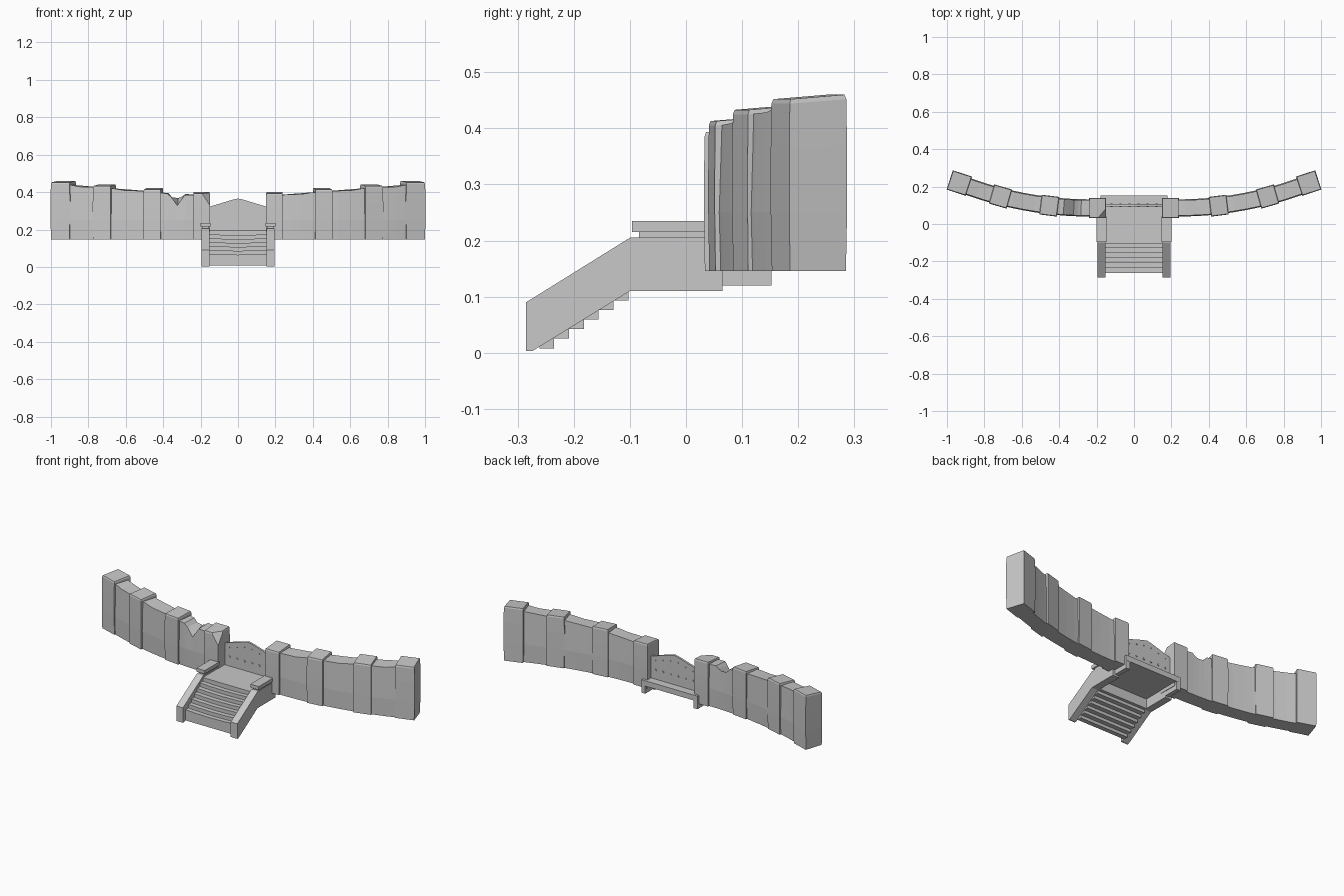
import bpy, bmesh, math
from mathutils import Vector, Matrix

old = bpy.data.objects.get("Cube")
if old:
    bpy.data.objects.remove(old, do_unlink=True)

stone = bpy.data.materials.new("grey stone")
stone.use_nodes = True
GREY = (0.58, 0.58, 0.58, 1)
stone.diffuse_color = GREY
stone.node_tree.nodes["Principled BSDF"].inputs["Base Color"].default_value = GREY


def finish(name, bm):
    bmesh.ops.recalc_face_normals(bm, faces=bm.faces)
    mesh = bpy.data.meshes.new(name)
    bm.to_mesh(mesh)
    bm.free()
    mesh.materials.append(stone)
    obj = bpy.data.objects.new(name, mesh)
    bpy.context.collection.objects.link(obj)
    return obj


def loft(name, rings):
    """Skin closed rings of equal length and cap both ends."""
    bm = bmesh.new()
    loops = [[bm.verts.new(p) for p in ring] for ring in rings]
    n = len(loops[0])
    for a, b in zip(loops, loops[1:]):
        for i in range(n):
            j = (i + 1) % n
            bm.faces.new((a[i], a[j], b[j], b[i]))
    bm.faces.new(loops[0])
    bm.faces.new(loops[-1])
    return finish(name, bm)


def box(name, x0, x1, y0, y1, z0, z1):
    ring = [(y0, z0), (y1, z0), (y1, z1), (y0, z1)]
    return loft(name, [[(x, y, z) for y, z in ring] for x in (x0, x1)])


BASE = 0.146
# pillar: x, y, turn in degrees, width, depth, top
PILLARS = [(0.195, 0.086, 0, 0.09, 0.108, 0.397),
           (0.453, 0.098, 7, 0.095, 0.106, 0.417),
           (0.714, 0.147, 16, 0.1, 0.106, 0.437),
           (0.934, 0.219, 18, 0.108, 0.108, 0.456)]


def pillar(name, side, spec):
    x, y, turn, w, d, top = spec
    rot = Matrix.Rotation(math.radians(turn), 3, 'Z')
    rings = []
    # slightly swelling shaft with a worn top edge
    for z, s in ((BASE, 0.97), (0.25, 1.0), (top - 0.09, 1.0), (top - 0.008, 0.98), (top, 0.93)):
        ring = []
        for sx, sy in ((-1, -1), (1, -1), (1, 1), (-1, 1)):
            p = rot @ Vector((sx * w / 2 * s, sy * d / 2 * s, 0))
            tilt = 0.004 * sy if z > 0.3 else 0
            ring.append((side * (x + p.x), y + p.y, z + tilt))
        rings.append(ring)
    return loft(name, rings)


def wall(name, side, a, b, tops):
    """Wall between two pillars; tops holds (fraction, front top, back top)."""
    rings = []
    for t, front, back in tops:
        x = a[0] + (b[0] - a[0]) * t
        y = a[1] + (b[1] - a[1]) * t - 0.016 * t * (1 - t)
        turn = math.radians(a[2] + (b[2] - a[2]) * t)
        normal = Vector((-math.sin(turn), math.cos(turn)))
        ring = []
        for off, z in ((-0.043, BASE), (-0.046, 0.25), (-0.041, front),
                       (0.041, back), (0.046, 0.25), (0.043, BASE)):
            ring.append((side * (x + normal.x * off), y + normal.y * off, z))
        rings.append(ring)
    return loft(name, rings)


for side, label in ((1, "left"), (-1, "right")):
    for i, spec in enumerate(PILLARS):
        obj = pillar(f"{label}_pillar_{i + 1}", side, spec)
        if side == -1 and i == 0:
            # broken inner corner
            bm = bmesh.new()
            bm.from_mesh(obj.data)
            p = [Vector(v) for v in ((-0.2, 0.03, 0.4), (-0.15, 0.085, 0.4), (-0.15, 0.03, 0.325))]
            no = (p[1] - p[0]).cross(p[2] - p[0])
            if no.z < 0:
                no.negate()
            cut = bmesh.ops.bisect_plane(bm, geom=bm.verts[:] + bm.edges[:] + bm.faces[:],
                                         plane_co=p[0], plane_no=no, clear_outer=True)
            edges = [e for e in cut["geom_cut"] if isinstance(e, bmesh.types.BMEdge)]
            bmesh.ops.holes_fill(bm, edges=edges)
            bmesh.ops.recalc_face_normals(bm, faces=bm.faces)
            bm.to_mesh(obj.data)
            bm.free()
    for i, (a, b) in enumerate(zip(PILLARS, PILLARS[1:])):
        lo, hi = a[5] - 0.014, b[5] - 0.014
        tops = [(t, lo + (hi - lo) * t - dip, lo + (hi - lo) * t)
                for t, dip in ((0, 0), (0.3, 0.002), (0.55, 0.005), (0.75, 0), (1, 0.002))]
        if side == -1 and i == 0:
            # breach in the parapet
            tops = [(0, lo, lo), (0.34, 0.385, 0.39), (0.4, 0.362, 0.378), (0.49, 0.328, 0.368),
                    (0.62, 0.375, 0.372), (0.7, 0.392, 0.394), (1, hi, hi)]
        wall(f"{label}_wall_{i + 1}", side, a, b, tops)

    # stair side, its flat cap and the rear support
    profile = [(-0.285, 0.003), (-0.285, 0.09), (-0.1, 0.205), (0.065, 0.205),
               (0.065, 0.11), (-0.1, 0.11), (-0.274, 0.003)]
    loft(f"{label}_stair_side",
         [[(side * x, y, z) for y, z in profile] for x in (0.153, 0.195)])
    xs = sorted((side * 0.146, side * 0.2))
    box(f"{label}_cap", *xs, -0.096, 0.04, 0.215, 0.235)
    xs = sorted((side * 0.155, side * 0.192))
    box(f"{label}_cap_neck", *xs, -0.084, 0.04, 0.2, 0.217)
    xs = sorted((side * 0.155, side * 0.18))
    box(f"{label}_rear_support", *xs, 0.06, 0.152, 0.12, 0.195)

# worn steps, hollow in the middle
for i in range(6):
    back = -0.235 + 0.0265 * i
    front = back - 0.0265
    low, top = 0.008 + 0.017 * i, 0.07 + 0.021 * i
    rings = []
    for x in (-0.155, -0.09, 0, 0.09, 0.155):
        sag = 0.005 * (1 - (x / 0.155) ** 2)
        rings.append([(x, front, low), (x, back, low), (x, back, top - sag), (x, front, top - sag)])
    loft(f"step_{i + 1}", rings)

# landing and the low front beam beneath it
box("landing", -0.178, 0.178, -0.103, 0.153, 0.165, 0.196)
box("landing_beam", -0.155, 0.155, -0.103, -0.085, 0.11, 0.166)

# peaked gate panel
outline = [(-0.152, 0.19), (0.152, 0.19), (0.152, 0.322), (0.03, 0.359),
           (0, 0.366), (-0.03, 0.359), (-0.152, 0.322)]
loft("gate_panel", [[(x, y, z) for x, z in outline] for y in (0.094, 0.106)])

# rivets through the gate, one row at mid height and one under the slope
for i in range(6):
    x = -0.12 + 0.048 * i
    for row, z, r in (("lower", 0.25, 0.006), ("upper", 0.335 - abs(x) * 0.25, 0.003)):
        ring = [(r * math.cos(k * math.tau / 6), r * math.sin(k * math.tau / 6)) for k in range(6)]
        loft(f"{row}_rivet_{i + 1}",
             [[(x + dx, y, z + dz) for dx, dz in ring] for y in (0.09, 0.11)])
